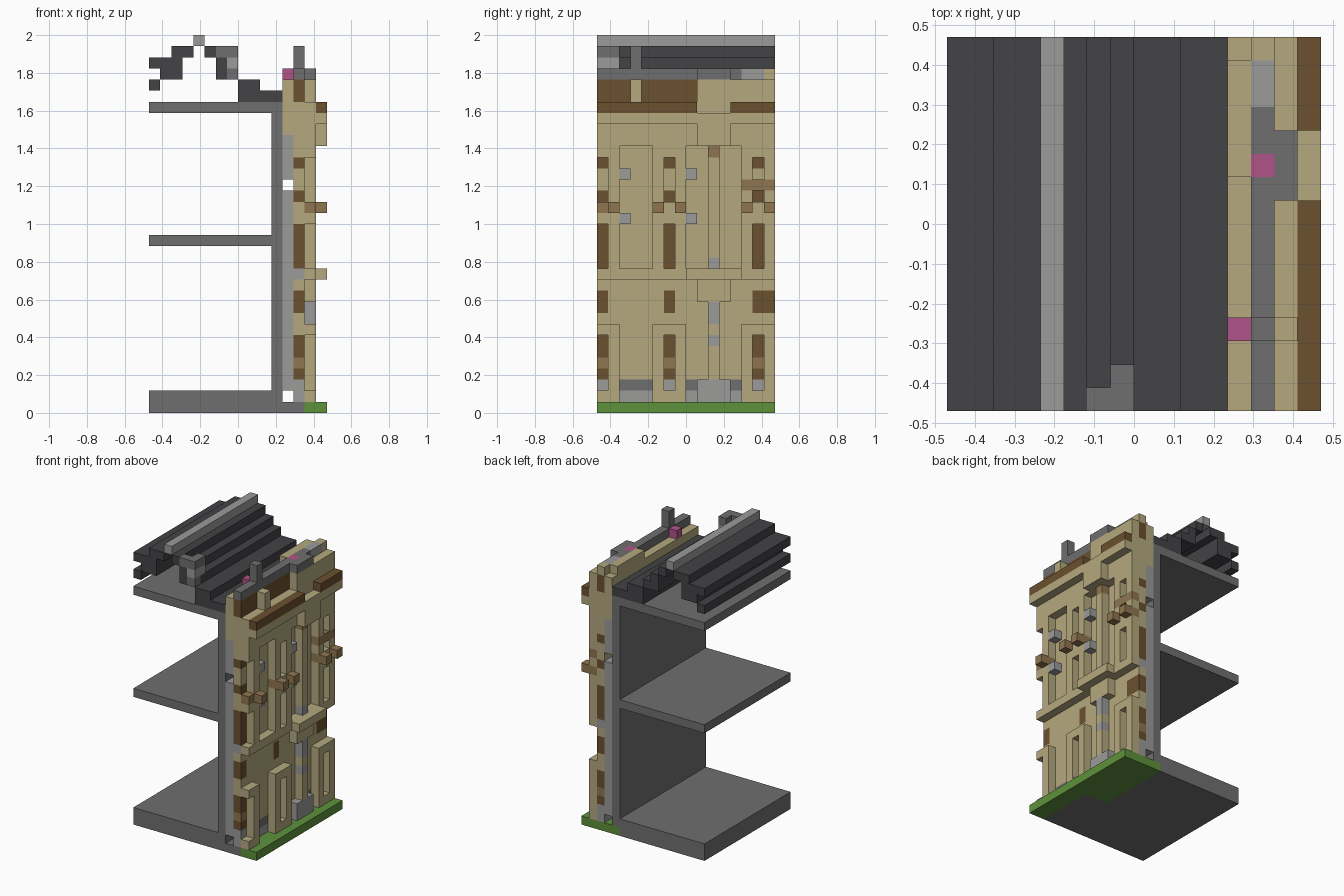
import bpy
import bmesh
from mathutils import Vector

cube = bpy.data.objects.get("Cube")
if cube:
    bpy.data.objects.remove(cube)

UNIT = 2 / 34      # block size; the building is 16 x 16 x 34 blocks
HALF = 8
WIDTH = (0, 16)    # full run along y


def srgb(value):
    value /= 255
    return value / 12.92 if value <= 0.04045 else ((value + 0.055) / 1.055) ** 2.4


def material(name, hex_code):
    rgb = [srgb(c) for c in bytes.fromhex(hex_code)]
    mat = bpy.data.materials.new(name)
    mat.use_nodes = True
    mat.diffuse_color = (*rgb, 1)
    mat.node_tree.nodes["Principled BSDF"].inputs["Base Color"].default_value = (*rgb, 1)
    return mat


TAN = material("sandstone", "b5a97f")
BROWN = material("dark_wood", "6b5030")
OAK = material("light_wood", "8f7650")
GREY = material("stone", "6f6f6f")
LIGHT = material("light_stone", "9b9b9a")
DARK = material("slate", "434347")
GREEN = material("grass", "5e913c")
PINK = material("flower", "b05488")

blocks = {}


def span(value):
    return range(*value) if isinstance(value, tuple) else (value,)


def fill(part, mat, xs, ys, zs):
    """Fill a block range; later fills replace earlier ones."""
    for x in span(xs):
        for y in span(ys):
            for z in span(zs):
                blocks[x, y, z] = (part, mat)


def carve(xs, ys, zs):
    for x in span(xs):
        for y in span(ys):
            for z in span(zs):
                blocks.pop((x, y, z), None)


# Floors and inner wall
fill("base_slab", GREY, (0, 14), WIDTH, 0)
fill("base_slab", GREY, (0, 12), WIDTH, 1)
fill("inner_wall", GREY, 11, WIDTH, (2, 28))
for level in (15, 27):
    fill("floor_slab", GREY, (0, 11), WIDTH, level)

# Grass strip
fill("grass", GREEN, (14, 16), WIDTH, 0)
fill("grass", GREEN, (11, 14), (7, 16), 0)

# Stepped roof with ridge
for xs, zs in (((0, 1), 29), ((0, 3), 31), ((1, 3), 30), ((2, 4), 32),
               (5, 32), (6, (30, 32)), (7, 30), ((8, 10), (28, 30)),
               ((10, 12), 28)):
    fill("roof", DARK, xs, WIDTH, zs)
fill("roof_ridge", LIGHT, 4, WIDTH, 33)

# Broken chimney on the roof
fill("chimney", GREY, (6, 8), 0, 32)
fill("chimney", GREY, 7, 1, 32)
fill("chimney", LIGHT, 7, (0, 2), 31)
fill("chimney", GREY, 7, 0, 30)

# Wall core behind the facade
fill("wall_core", LIGHT, 12, WIDTH, (2, 25))
fill("wall_core", TAN, 12, WIDTH, (25, 30))
fill("wall_core", TAN, 12, (10, 15), 30)
carve(12, WIDTH, 20)

# Facade wall with plinth and upper timber band
fill("facade", TAN, 13, WIDTH, (1, 28))
fill("facade", LIGHT, 13, WIDTH, 1)
fill("facade", GREY, 13, WIDTH, 2)
fill("facade", BROWN, 13, WIDTH, (28, 30))
fill("facade", LIGHT, 13, WIDTH, 12)

# Window frames in three bays, with openings onto dark panels
for left, right, middle in ((0, 2, 0), (5, 8, 6), (13, 16, 14)):
    frame = (left, right)
    fill("lower_frame", TAN, 14, frame, (1, 8))
    fill("upper_frame", TAN, 14, frame, (13, 24))
    carve(14, middle, (2, 7))
    carve(14, middle, (13, 17))
    carve(14, middle, (19, 23))
    panel = (14, 16) if middle == 14 else middle
    for mat, zs in ((LIGHT, 2), (BROWN, (3, 7)), (OAK, 4), (BROWN, (9, 11)),
                    (BROWN, (13, 17)), (BROWN, 19), (BROWN, 22)):
        fill("window_panel", mat, 13, panel, zs)
    # Small brackets beside each window
    for y in span(frame):
        if y != middle:
            fill("window_bracket", OAK, (14, 16), y, 18)
fill("upper_frame", OAK, 14, (13, 16), 20)
fill("upper_frame", OAK, 14, 0, 18)

# Small stone blocks on the wall
for y in (2, 8):
    for z in (17, 21):
        fill("stone_lamp", LIGHT, 14, y, z)

# Central pilaster with pedestal and capital
fill("pedestal", LIGHT, 14, (9, 12), (1, 3))
fill("pilaster", LIGHT, 14, 10, (3, 10))
fill("pilaster", TAN, 14, 10, (3, 6))
fill("pilaster", TAN, 14, 10, 7)
fill("capital", TAN, 14, (9, 12), (10, 12))
fill("pilaster", TAN, 14, 10, (14, 23))
fill("pilaster", LIGHT, 14, 10, 13)
fill("pilaster", OAK, 14, 10, 23)

# Middle ledge
fill("ledge", TAN, 14, WIDTH, 12)
fill("ledge", TAN, 15, (8, 13), 12)

# Cornice
fill("cornice", TAN, 14, WIDTH, (24, 28))
for ys in ((0, 9), (12, 16)):
    fill("cornice", TAN, 15, ys, 26)
    fill("cornice", BROWN, 15, ys, 27)
fill("cornice", TAN, 15, (9, 12), (24, 27))
fill("attic", TAN, 14, (9, 16), (28, 30))
fill("attic", TAN, 14, 3, (28, 30))

# Parapet, post and flowers
fill("parapet", GREY, 13, (0, 13), 30)
fill("parapet", LIGHT, 13, (13, 15), 30)
fill("parapet", TAN, 13, 15, 30)
fill("parapet", GREY, 14, (9, 12), 30)
fill("roof_post", GREY, 13, 3, (31, 33))
fill("flower_box", PINK, 12, 3, 30)
fill("flower_top", PINK, 13, 10, 30)


def build(part):
    """Turn a part's blocks into a mesh of its exposed faces."""
    mesh = bpy.data.meshes.new(part)
    bm = bmesh.new()
    corners = {}
    mats = []

    def corner(point):
        key = tuple(round(v) for v in point)
        if key not in corners:
            x, y, z = key
            corners[key] = bm.verts.new(((x - HALF) * UNIT, (y - HALF) * UNIT, z * UNIT))
        return corners[key]

    for cell, (owner, mat) in blocks.items():
        if owner != part:
            continue
        if mat not in mats:
            mats.append(mat)
            mesh.materials.append(mat)
        center = Vector(cell) + Vector((0.5, 0.5, 0.5))
        for axis in range(3):
            for sign in (-1, 1):
                normal = Vector((0, 0, 0))
                normal[axis] = sign
                if tuple(int(v) for v in Vector(cell) + normal) in blocks:
                    continue
                u = Vector((0, 0, 0))
                u[(axis + 1) % 3] = 1
                v = normal.cross(u)
                quad = [center + (normal + a * u + b * v) / 2
                        for a, b in ((-1, -1), (1, -1), (1, 1), (-1, 1))]
                face = bm.faces.new([corner(p) for p in quad])
                face.material_index = mats.index(mat)
    bmesh.ops.dissolve_limit(bm, angle_limit=0.01, verts=bm.verts[:],
                             edges=bm.edges[:], delimit={'MATERIAL'})
    bm.to_mesh(mesh)
    bm.free()
    bpy.context.collection.objects.link(bpy.data.objects.new(part, mesh))


for part_name in sorted({owner for owner, _ in blocks.values()}):
    build(part_name)
